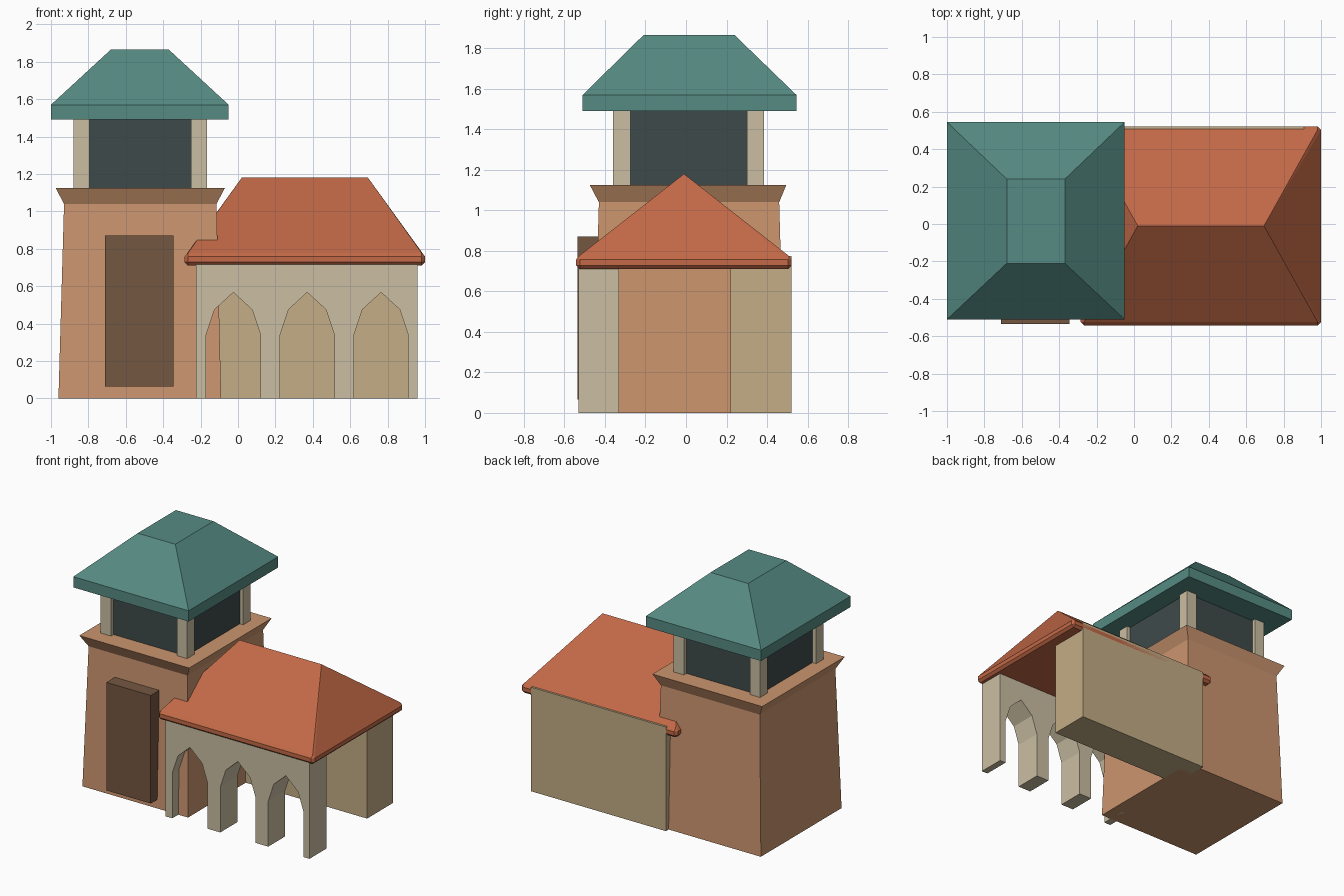
import bpy, bmesh

cube = bpy.data.objects.get("Cube")
if cube:
    bpy.data.objects.remove(cube, do_unlink=True)


def material(name, rgb):
    """Flat material from display-space 0-255 values, stored as linear."""
    lin = [((c / 255 + 0.055) / 1.055) ** 2.4 for c in rgb] + [1.0]
    m = bpy.data.materials.new(name)
    m.use_nodes = True
    m.diffuse_color = lin
    bsdf = next(n for n in m.node_tree.nodes if n.type == 'BSDF_PRINCIPLED')
    bsdf.inputs["Base Color"].default_value = lin
    return m


ORANGE = material("orange plaster", (203, 149, 110))
CREAM = material("cream stone", (203, 191, 163))
TAN = material("tan plaster", (196, 173, 134))
TEAL = material("teal roof", (86, 139, 131))
RED = material("terracotta tile", (195, 105, 71))
DARK = material("dark slate", (62, 74, 74))
BROWN = material("brown wood", (117, 87, 66))


def finish(name, bm, mat):
    bmesh.ops.recalc_face_normals(bm, faces=bm.faces)
    mesh = bpy.data.meshes.new(name)
    bm.to_mesh(mesh)
    bm.free()
    mesh.materials.append(mat)
    obj = bpy.data.objects.new(name, mesh)
    bpy.context.scene.collection.objects.link(obj)
    return obj


def rect(x0, x1, y0, y1, z):
    return [(x, y, z) for x in (x0, x1) for y in (y0, y1)]


def solid(name, points, mat):
    """Convex flat-faced solid around stacked outlines."""
    bm = bmesh.new()
    for p in points:
        bm.verts.new(p)
    bmesh.ops.convex_hull(bm, input=bm.verts[:])
    bmesh.ops.dissolve_limit(bm, angle_limit=0.01, verts=bm.verts[:], edges=bm.edges[:])
    return finish(name, bm, mat)


def box(name, x0, x1, y0, y1, z0, z1, mat):
    return solid(name, rect(x0, x1, y0, y1, z0) + rect(x0, x1, y0, y1, z1), mat)


# Tapered tower with a flared cornice
solid("tower", rect(-0.96, -0.09, -0.46, 0.49, 0) + rect(-0.93, -0.115, -0.43, 0.46, 1.04), ORANGE)
solid("tower_cornice", rect(-0.93, -0.115, -0.43, 0.46, 1.04)
      + rect(-0.975, -0.07, -0.475, 0.495, 1.125), ORANGE)
box("tower_door", -0.71, -0.345, -0.535, -0.40, 0.065, 0.87, BROWN)

# Belfry: dark core with four corner posts
box("belfry_core", -0.85, -0.195, -0.33, 0.355, 1.12, 1.49, DARK)
for side, x in (("right", -0.88), ("left", -0.252)):
    for end, y in (("front", -0.36), ("back", 0.30)):
        box(f"belfry_post_{end}_{side}", x, x + 0.085, y, y + 0.085, 1.12, 1.495, CREAM)

# Tower roof with a flat top
solid("tower_roof", rect(-1, -0.05, -0.51, 0.545, 1.49) + rect(-1, -0.05, -0.51, 0.545, 1.57)
      + rect(-0.68, -0.37, -0.21, 0.24, 1.865), TEAL)

# Back block
box("back_block", -0.20, 0.91, 0.22, 0.522, 0, 0.775, TAN)

# Arcade wall: outline with three pointed openings, extruded to depth
outline = [(-0.225, 0.72), (-0.225, 0)]
half_arch = [(-0.145, 0), (-0.145, 0.34), (-0.10, 0.475)]
for cx in (-0.025, 0.37, 0.765):
    outline += [(cx + x, z) for x, z in half_arch]
    outline.append((cx, 0.567))
    outline += [(cx - x, z) for x, z in reversed(half_arch)]
outline += [(0.96, 0), (0.96, 0.72)]
bm = bmesh.new()
face = bm.faces.new([bm.verts.new((x, -0.53, z)) for x, z in outline])
ext = bmesh.ops.extrude_face_region(bm, geom=[face], use_keep_orig=True)
moved = [g for g in ext["geom"] if isinstance(g, bmesh.types.BMVert)]
bmesh.ops.translate(bm, verts=moved, vec=(0, 0.2, 0))
finish("arcade_wall", bm, CREAM)

# Hipped hall roof with chamfered eaves
x0, x1, y0, y1, c = -0.285, 1.0, -0.542, 0.522, 0.018
points = rect(x0 + c, x1 - c, y0 + c, y1 - c, 0.71)
for z in (0.728, 0.758):
    points += rect(x0 + c, x1 - c, y0, y1, z) + rect(x0, x1, y0 + c, y1 - c, z)
points += rect(x0 + c, x1 - c, y0 + c, y1 - c, 0.778)
points += [(0.02, -0.01, 1.18), (0.695, -0.01, 1.18)]
solid("hall_roof", points, RED)
